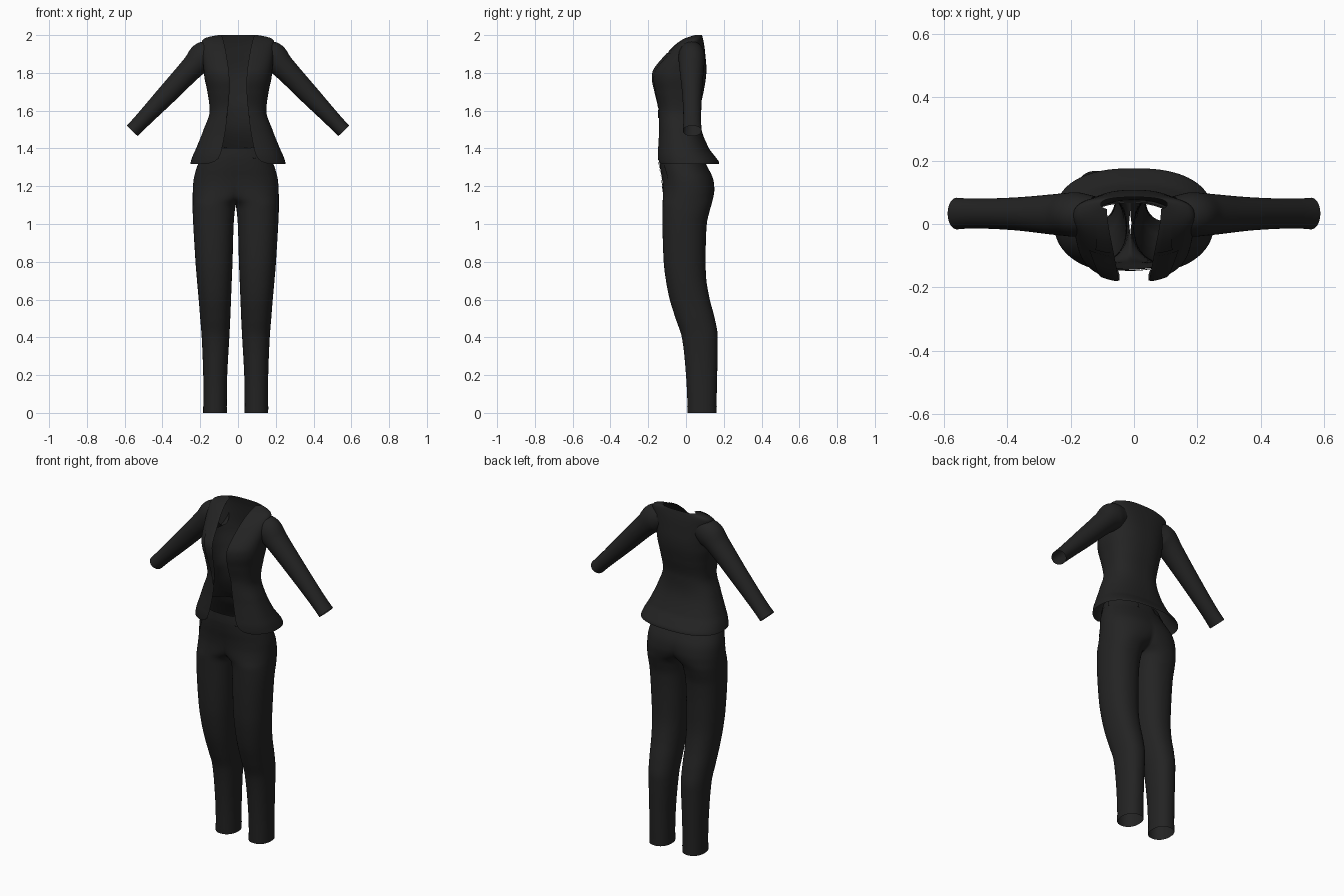
import bpy, bmesh, math
from mathutils import Vector

if "Cube" in bpy.data.objects:
    bpy.data.objects.remove(bpy.data.objects["Cube"])

cloth = bpy.data.materials.new("charcoal cloth")
cloth.diffuse_color = (0.017, 0.017, 0.017, 1)
cloth.use_nodes = True
cloth.node_tree.nodes["Principled BSDF"].inputs["Base Color"].default_value = cloth.diffuse_color


def curve(rows, k):
    """Smooth interpolation of a table of rows, keyed by its first column."""
    n = len(rows)
    k = min(max(k, rows[0][0]), rows[-1][0])
    i = 0
    while i < n - 2 and k > rows[i + 1][0]:
        i += 1
    a, b = rows[i], rows[i + 1]
    p, q = rows[max(i - 1, 0)], rows[min(i + 2, n - 1)]
    h = b[0] - a[0]
    t = (k - a[0]) / h
    out = []
    for j in range(1, len(a)):
        s = (b[j] - a[j]) / h
        m0 = (b[j] - p[j]) / (b[0] - p[0])
        m1 = (q[j] - a[j]) / (q[0] - a[0])
        s0 = (a[j] - p[j]) / (a[0] - p[0]) if i > 0 else s
        s1 = (q[j] - b[j]) / (q[0] - b[0]) if i < n - 2 else s
        if s * s0 <= 0:
            m0 = 0
        if s * s1 <= 0:
            m1 = 0
        out.append((2*t**3 - 3*t*t + 1) * a[j] + (t**3 - 2*t*t + t) * h * m0
                   + (3*t*t - 2*t**3) * b[j] + (t**3 - t*t) * h * m1)
    return out


def power(v, p):
    return math.copysign(abs(v) ** p, v)


def sheet(name, fn, nu, nv, sides=(1,), axis=0.0):
    """Grid surface from fn(u, v), u and v in 0..1, optionally mirrored."""
    bm = bmesh.new()
    for s in sides:
        g = []
        for j in range(nv + 1):
            row = []
            for i in range(nu + 1):
                p = fn(i / nu, j / nv)
                row.append(bm.verts.new((axis + s * p.x, p.y, p.z)))
            g.append(row)
        for j in range(nv):
            for i in range(nu):
                f = [g[j][i], g[j][i+1], g[j+1][i+1], g[j+1][i]]
                bm.faces.new(f if s > 0 else f[::-1])
    bmesh.ops.remove_doubles(bm, verts=bm.verts, dist=0.0003)
    for f in bm.faces:
        f.smooth = True
    me = bpy.data.meshes.new(name)
    bm.to_mesh(me)
    bm.free()
    me.materials.append(cloth)
    ob = bpy.data.objects.new(name, me)
    bpy.context.collection.objects.link(ob)
    return ob


# ---- Jacket: z, half width, front y, back y, half opening
JACKET = [
    (1.318, .253, -.152, .176, .165), (1.33, .250, -.155, .174, .125),
    (1.36, .240, -.156, .152, .098), (1.40, .222, -.153, .122, .085),
    (1.50, .182, -.147, .082, .066), (1.60, .150, -.147, .075, .054),
    (1.70, .162, -.166, .093, .046), (1.77, .177, -.179, .105, .046),
    (1.82, .182, -.170, .108, .050), (1.90, .190, -.105, .102, .062),
    (1.95, .192, -.055, .096, .072), (1.98, .182, -.012, .090, .080),
    (1.993, .145, .018, .087, .084), (2.0, .105, .040, .085, .086)]
JP = .82


def jacket(z, th, d=0):
    w, yf, yb, gap = curve(JACKET, z)
    r = (yb - yf) / 2
    return Vector(((w + d) * power(math.sin(th), JP),
                   (yf + yb) / 2 + (r + d) * power(math.cos(th), JP), z))


def front_angle(z, x):
    w = curve(JACKET, z)[0]
    return math.pi - math.asin(min(x / w, 1) ** (1 / JP))


def jacket_body(u, v):
    z = 1.318 + .682 * v
    return jacket(z, (2 * u - 1) * front_angle(z, curve(JACKET, z)[3]))


sheet("jacket_body", jacket_body, 96, 90)


# Lapels and collar: strips lying on the jacket along its opening
def strip(z0, z1, w0, w1, d):
    def fn(u, v):
        z = z0 + (z1 - z0) * v
        g = curve(JACKET, z)[3]
        x = g + u * (w0 + (w1 - w0) * v ** .8)
        return jacket(z, front_angle(z, x), d * min(1, 6 * u + .2))
    return fn


sheet("lapel", strip(1.56, 1.905, .002, .075, .005), 8, 30, (1, -1))
sheet("collar", strip(1.915, 1.985, .055, .035, .005), 6, 12, (1, -1))

# ---- Sleeves: key, x, y, z, in-plane radius, depth radius
SLEEVE = [
    (0, .125, .030, 1.905, .066, .058), (.12, .182, .030, 1.885, .079, .070),
    (.25, .235, .030, 1.835, .064, .066), (.55, .375, .032, 1.687, .053, .052),
    (.85, .510, .033, 1.545, .042, .047), (1, .560, .033, 1.493, .040, .050)]


def sleeve(u, v, d=0):
    x, y, z, rn, ry = curve(SLEEVE, v)
    a, b = curve(SLEEVE, v - .02), curve(SLEEVE, v + .02)
    t = Vector((b[0] - a[0], 0, b[2] - a[2])).normalized()
    n = Vector((-t.z, 0, t.x))
    ang = 2 * math.pi * u
    return (Vector((x, y, z)) + n * (rn + d) * math.cos(ang)
            + Vector((0, (ry + d) * math.sin(ang), 0)))


sheet("sleeves", sleeve, 40, 40, (1, -1))

# ---- Trousers: z, inner x, outer x, front y, back y, wrap angle (one leg)
CX = -.012
TROUSERS = [
    (0, .048, .170, .010, .160, 180), (.2, .045, .172, .000, .165, 180),
    (.4, .034, .180, -.022, .168, 180), (.5, .029, .188, -.055, .152, 180),
    (.6, .025, .196, -.086, .126, 180), (.7, .021, .205, -.106, .108, 180),
    (.8, .017, .213, -.118, .104, 180), (1.0, .011, .225, -.124, .110, 180),
    (1.08, .004, .228, -.124, .128, 180), (1.10, 0, .228, -.124, .134, 165),
    (1.13, 0, .228, -.123, .142, 130), (1.18, 0, .227, -.122, .150, 109),
    (1.24, 0, .222, -.127, .143, 99), (1.30, 0, .206, -.138, .115, 93),
    (1.36, 0, .182, -.144, .082, 90), (1.40, 0, .166, -.142, .066, 90)]
TP = .9


def trousers(z, t, d=0):
    xi, xo, yf, yb, a = curve(TROUSERS, z)
    a = math.radians(min(max(a, 90), 180))
    rx = (xo - xi) / (1 - power(math.cos(a), TP))
    ry = (yb - yf) / 2
    return Vector((xo - rx + (rx + d) * power(math.cos(t * a), TP),
                   (yf + yb) / 2 + (ry + d) * power(math.sin(t * a), TP), z))


def on_trousers(z0, z1, t0, t1, d, slant=0):
    def fn(u, v):
        return trousers(z0 + (z1 - z0) * v,
                        t0 + (t1 - t0) * u + slant * v, d)
    return fn


sheet("trousers", on_trousers(0, 1.4, -1, 1, 0), 48, 112, (1, -1), CX)
sheet("waistband", on_trousers(1.352, 1.402, -1, 1, .004), 48, 4, (1, -1), CX)
sheet("trouser_hems", on_trousers(0, .035, -1, 1, .002), 48, 2, (1, -1), CX)

# Fly, slanted pocket welts and belt loops
sheet("fly", on_trousers(1.17, 1.352, -.99, -.88, .004), 4, 10, (-1,), CX)
sheet("pocket_welts", on_trousers(1.19, 1.31, -.42, -.39, .004, -.12),
      2, 10, (1, -1), CX)
for i, t in enumerate((-.72, .1, .8)):
    sheet("belt_loop_%d" % (i + 1), on_trousers(1.345, 1.408, t, t + .05, .009),
          3, 3, (1, -1), CX)
